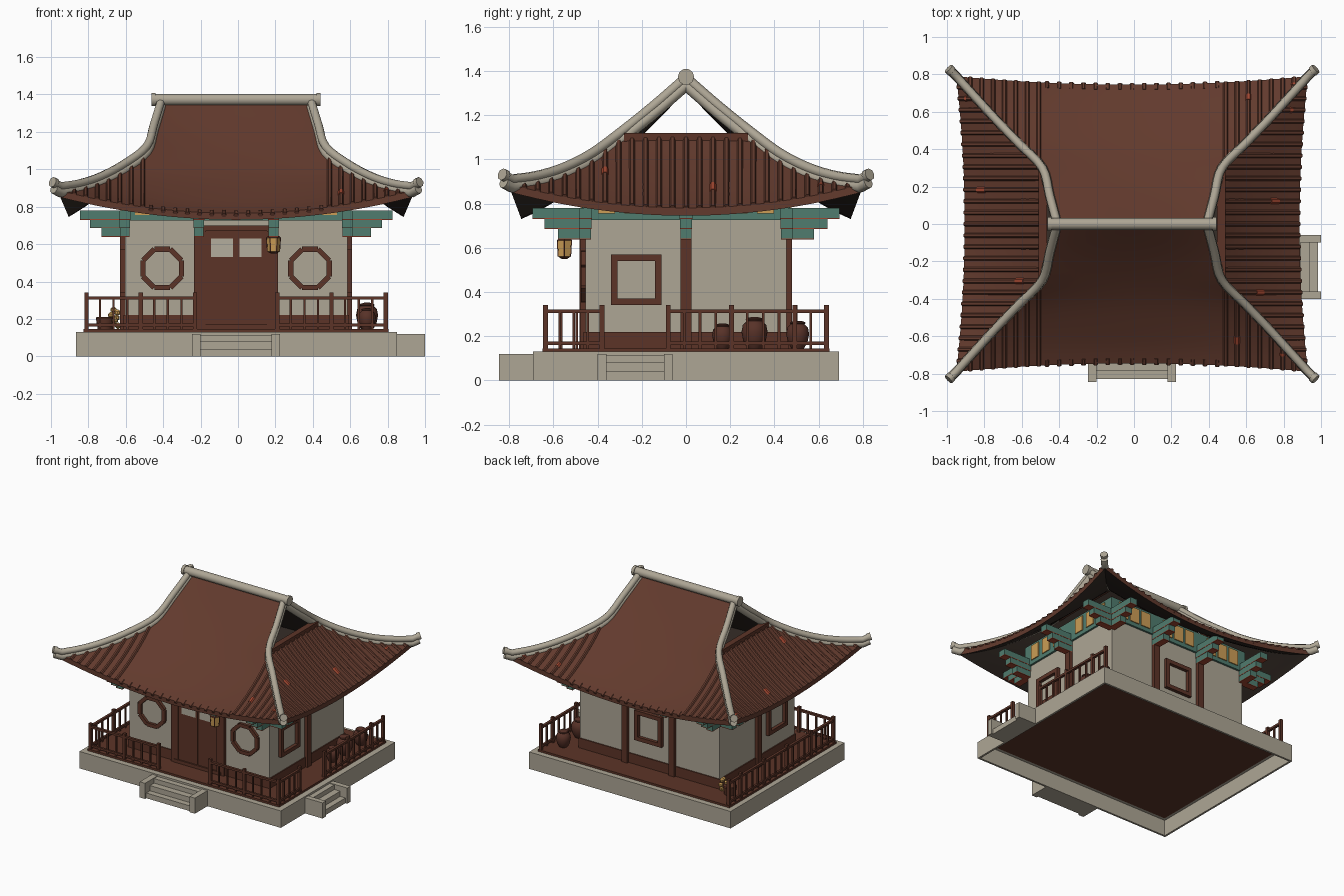
import bpy, bmesh, math
from mathutils import Vector, Matrix

old = bpy.data.objects.get("Cube")
if old:
    bpy.data.objects.remove(old, do_unlink=True)

CX = -0.01      # the building sits slightly off the origin
made = []


def material(name, rgb):
    lin = [((c / 255 + 0.055) / 1.055) ** 2.4 for c in rgb] + [1]
    m = bpy.data.materials.new(name)
    m.use_nodes = True
    m.diffuse_color = lin
    m.node_tree.nodes["Principled BSDF"].inputs["Base Color"].default_value = lin
    return m


STONE = material("pale stone", (174, 166, 149))
WOOD = material("dark brown wood", (92, 52, 39))
TILE = material("roof clay", (98, 58, 45))
TEAL = material("teal paint", (80, 124, 110))
GOLD = material("gold paint", (204, 158, 86))
DARK = material("soot brown", (54, 45, 39))
RED = material("red trim", (160, 70, 48))
PAPER = material("paper pane", (180, 173, 157))
CLAY = material("jar clay", (88, 50, 40))


def finish(name, bm, *mats, smooth=False):
    bmesh.ops.recalc_face_normals(bm, faces=bm.faces)
    me = bpy.data.meshes.new(name)
    bm.to_mesh(me)
    bm.free()
    for m in mats:
        me.materials.append(m)
    if smooth:
        me.polygons.foreach_set("use_smooth", [True] * len(me.polygons))
        me.set_sharp_from_angle(angle=math.radians(40))
    ob = bpy.data.objects.new(name, me)
    bpy.context.collection.objects.link(ob)
    made.append(ob)


def add_box(bm, x0, x1, y0, y1, z0, z1):
    mid = Vector((x0 + x1, y0 + y1, z0 + z1)) / 2
    size = (abs(x1 - x0), abs(y1 - y0), abs(z1 - z0), 1)
    bmesh.ops.create_cube(bm, size=1, matrix=Matrix.Translation(mid) @ Matrix.Diagonal(size))


def boxes(name, mat, *items):
    bm = bmesh.new()
    for b in items:
        add_box(bm, *b)
    finish(name, bm, mat)


def beams(name, mat, pairs, w, h):
    bm = bmesh.new()
    for p, q in pairs:
        p, q = Vector(p), Vector(q)
        rot = (q - p).to_track_quat('Y', 'Z').to_matrix().to_4x4()
        bmesh.ops.create_cube(bm, size=1, matrix=Matrix.Translation((p + q) / 2) @ rot
                              @ Matrix.Diagonal((w, (q - p).length, h, 1)))
    finish(name, bm, mat)


def lathe(name, mat, profile, loc, n=16):
    bm = bmesh.new()
    rings = [[bm.verts.new((loc[0] + r * math.cos(k * math.tau / n),
                            loc[1] + r * math.sin(k * math.tau / n), loc[2] + z))
              for k in range(n)] for r, z in profile]
    for a, b in zip(rings, rings[1:]):
        for k in range(n):
            bm.faces.new((a[k], a[k - 1], b[k - 1], b[k]))
    bm.faces.new(rings[0])
    bm.faces.new(rings[-1])
    finish(name, bm, mat, smooth=True)


def tubes(name, mat, paths, radius, res=2):
    cu = bpy.data.curves.new(name, 'CURVE')
    cu.dimensions = '3D'
    cu.bevel_depth, cu.bevel_resolution, cu.use_fill_caps = radius, res, True
    for path in paths:
        sp = cu.splines.new('POLY')
        sp.points.add(len(path) - 1)
        for pt, co in zip(sp.points, path):
            pt.co = (*co, 1)
    cu.materials.append(mat)
    ob = bpy.data.objects.new(name, cu)
    bpy.context.collection.objects.link(ob)
    bpy.ops.object.select_all(action='DESELECT')
    ob.select_set(True)
    bpy.context.view_layer.objects.active = ob
    bpy.ops.object.convert(target='MESH')
    ob = bpy.context.view_layer.objects.active
    ob.data.set_sharp_from_angle(angle=math.radians(50))
    made.append(ob)


def spline(pts, t):
    f = max(0, min(t, 1)) * (len(pts) - 1)
    i = min(int(f), len(pts) - 2)
    f -= i
    b, c = Vector(pts[i]), Vector(pts[i + 1])
    a = Vector(pts[i - 1]) if i else 2 * b - c
    d = Vector(pts[i + 2]) if i + 2 < len(pts) else 2 * c - b
    return b + 0.5 * f * (c - a + f * (2 * a - 5 * b + 4 * c - d + f * (3 * (b - c) + d - a)))


# Roof surfaces: hip line, mid-front line and mid-side line
HIP = [(.40, 0, 1.345), (.44, .15, 1.215), (.48, .30, 1.095), (.605, .43, 1.00),
       (.73, .56, .935), (.84, .68, .90), (.94, .79, .885)]
MID = [(0, 0, 1.345), (0, .15, 1.19), (0, .29, 1.06), (0, .42, .955),
       (0, .55, .87), (0, .66, .805), (0, .745, .765)]
SIDE = [(.475, 0, 1.11), (.58, 0, 1.01), (.69, 0, .92), (.80, 0, .84), (.895, 0, .78)]


def front_point(u, t, s):
    h, c = spline(HIP, t), spline(MID, t)
    p = c.lerp(h, u * u)
    return Vector((u * h.x, s * p.y, p.z))


def side_point(u, t, s):
    h, c = spline(HIP[2:], t), spline(SIDE, t)
    p = c.lerp(h, u * u)
    return Vector((s * p.x, u * h.y, p.z))


def ribs(point, path, axis, values, s):
    out = []
    for v in values:
        t0 = next((i / 60 for i in range(61) if spline(path, i / 60)[axis] >= abs(v)), 1)
        if t0 < .97:
            ts = [t0 + (1.01 - t0) * k / 10 for k in range(11)]
            out.append([point(v / spline(path, t)[axis], t, s) for t in ts])
    return out


front_x = [sx * (.5 + .061 * k) for k in range(8) for sx in (-1, 1)]
side_y = [.061 * k for k in range(-12, 13)]
tile_ribs = []
for label, point, path, axis, vals in (("long", front_point, HIP, 0, front_x),
                                       ("end", side_point, HIP[2:], 1, side_y)):
    for s in (-1, 1):
        bm = bmesh.new()
        nu, nt = 28, 18
        g = [[bm.verts.new(point(2 * i / nu - 1, j / nt, s)) for j in range(nt + 1)]
             for i in range(nu + 1)]
        for i in range(nu):
            for j in range(nt):
                bm.faces.new((g[i][j], g[i + 1][j], g[i + 1][j + 1], g[i][j + 1]))
        # thin slab: lower copy is the dark soffit, the rim stays clay
        low = bmesh.ops.extrude_face_region(bm, geom=bm.faces[:], use_keep_orig=True)["geom"]
        for e in low:
            if isinstance(e, bmesh.types.BMVert):
                e.co.z -= .035
            elif isinstance(e, bmesh.types.BMFace):
                e.material_index = 1
        finish(label + "_roof_slope", bm, TILE, DARK, smooth=True)
        tile_ribs += ribs(point, path, axis, vals, s)
tubes("roof_tile_ribs", TILE, tile_ribs, .013, 1)
tubes("red_replacement_tiles", RED,
      [r[a:a + 2] for r, a in zip(tile_ribs[3::8], (5, 3, 6, 4, 2, 7, 5, 3, 6, 4))], .016, 1)
eave_ends = []
for s in (-1, 1):
    for k in range(-7, 8):
        p = front_point(.065 * k / HIP[-1][0], 1, s)
        eave_ends.append([(p.x, p.y - s * .03, p.z + .006), (p.x, p.y + s * .004, p.z - .012)])
tubes("eave_tile_ends", TILE, eave_ends, .013, 1)

# Stone ridges with round end caps
hips, under, tips = [], [], []
for sx in (-1, 1):
    for sy in (-1, 1):
        line = [spline(HIP, k / 24) for k in range(25)] + [Vector((.975, .825, .905))]
        hips.append([(sx * p.x, sy * p.y, p.z + .024) for p in line])
        under.append([(sx * p.x, sy * p.y, p.z - .010) for p in line])
        tips.append([(sx * .965, sy * .815, .925), (sx * .982, sy * .831, .932)])
tubes("hip_ridges", STONE, hips, .023)
tubes("hip_ridge_bases", STONE, under, .026)
tubes("hip_ridge_tips", STONE, tips, .028)
tubes("main_ridge", STONE, [[(-.44, 0, 1.373), (.44, 0, 1.373)]], .032, 3)
tubes("main_ridge_caps", STONE, [[(s * .43, 0, 1.373), (s * .452, 0, 1.373)] for s in (-1, 1)], .037, 3)
boxes("gable_sills", WOOD, *[(s * .455, s * .50, -.28, .28, 1.075, 1.12) for s in (-1, 1)])

# Hollow platform with a deck on top, and steps
boxes("stone_platform", STONE, (-.855, .86, -.693, .693, .122, .13),
      (-.855, -.84, -.693, .693, 0, .125), (.845, .86, -.693, .693, 0, .125),
      *[(-.85, .855, s * .678, s * .693, 0, .125) for s in (-1, 1)])
boxes("deck", WOOD, (-.815, .815, -.65, .65, .118, .145))
boxes("front_steps", STONE, (-.19, .19, -.83, -.69, 0, .04), (-.19, .19, -.785, -.69, .04, .08),
      (-.19, .19, -.735, -.69, .08, .115), *[(s * .19, s * .235, -.845, -.69, 0, .12) for s in (-1, 1)])
boxes("side_steps", STONE, (.86, .995, -.36, -.10, 0, .04), (.86, .95, -.36, -.10, .04, .08),
      (.86, .90, -.36, -.10, .08, .115), (.86, 1.01, -.40, -.36, 0, .12), (.86, 1.01, -.10, -.06, 0, .12))

# Walls, columns and base boards
boxes("walls", STONE, (-.595, .595, -.455, .455, .14, .88))
boxes("base_boards", WOOD, (-.603, .603, -.463, .463, .14, .22))
columns = [(x, y) for x in (-.2, .2) for y in (-.455, .455)] + [(-.595, 0), (.595, 0)]
corners = [(x, y) for x in (-.595, .595) for y in (-.455, .455)]
boxes("columns", WOOD, *[(x - .025, x + .025, y - .025, y + .025, .14, .72) for x, y in columns])

# Door and windows
boxes("door", WOOD, (-.18, .18, -.468, -.45, .15, .69),
      *[(s * .004, s * .165, -.474, -.46, .15, .665) for s in (-1, 1)])
boxes("door_frame", WOOD, (-.2, .2, -.482, -.45, .67, .70), (-.2, .2, -.485, -.45, .145, .17),
      *[(s * .165, s * .185, -.482, -.45, .145, .69) for s in (-1, 1)])
boxes("door_panes", PAPER, *[(s * .018, s * .135, -.479, -.47, .53, .63) for s in (-1, 1)])
octagon = []
for cx in (-.395, .395):
    ring = [(cx + .111 * math.cos((k + .5) * math.pi / 4), -.462,
             .47 + .111 * math.sin((k + .5) * math.pi / 4)) for k in range(8)]
    octagon += [(ring[k - 1], ring[k]) for k in range(8)]
beams("octagon_windows", WOOD, octagon, .028, .028)


def square_frame(side, c, z):
    a, b = .115, .085
    parts = [(-a, a, b, a), (-a, a, -a, -b), (-a, -b, -a, a), (b, a, -a, a)]
    if side:
        return [(side * .59, side * .62, c + p, c + q, z + r, z + t) for p, q, r, t in parts]
    return [(c + p, c + q, .45, .48, z + r, z + t) for p, q, r, t in parts]


boxes("square_windows", WOOD, *square_frame(1, -.225, .455), *square_frame(-1, -.225, .455),
      *square_frame(0, 0, .455))

# Painted wall beam and stepped brackets reaching out under the eaves
boxes("wall_beam", TEAL, (-.61, .61, -.47, .47, .725, .885))
boxes("attic_floor", DARK, (-.605, .605, -.465, .465, .88, .892))
arms, trims = [], []
for x, y in columns + corners:
    for axis, c, along in ((0, x, y), (1, y, x)):
        if abs(c) < (.59, .45)[axis]:
            continue
        s = math.copysign(1, c)
        for out, z, half in ((.125, .643, .026), (.185, .69, .028), (.24, .735, .03)):
            for group, z0, z1 in ((arms, z, z + .045), (trims, z - .005, z)):
                lim, wide = (c - s * .02, c + s * out), (along - half, along + half)
                group.append((*lim, *wide, z0, z1) if axis == 0 else (*wide, *lim, z0, z1))
boxes("bracket_arms", TEAL, *arms)
boxes("bracket_trim", RED, *trims)
gold = [(x - .04, x + .04, s * .465, s * .477, .755, .87) for s in (-1, 1)
        for x in (-.5, -.4, -.3, -.1, 0, .1, .3, .4, .5)]
gold += [(s * .605, s * .617, y - .038, y + .038, .755, .87) for s in (-1, 1)
         for y in (-.36, -.24, -.12, .12, .24, .36)]
boxes("gold_eave_panels", GOLD, *gold)


# Railings
def railing(name, p, q):
    p, q = Vector((*p, 0)), Vector((*q, 0))
    n = max(2, round((q - p).length / .071))
    bm = bmesh.new()
    for k in range(n + 1):
        c = p.lerp(q, k / n)
        r, top = (.011, .34) if k == n or k % 4 == 0 else (.006, .31)
        add_box(bm, c.x - r, c.x + r, c.y - r, c.y + r, .14, top)
    for z, r in ((.305, .010), (.16, .008)):
        add_box(bm, p.x - r, q.x + r, p.y - r, q.y + r, z, z + .016)
    finish(name, bm, WOOD)


railing("front_railing_right", (-.80, -.635), (-.22, -.635))
railing("front_railing_left", (.22, -.635), (.80, -.635))
railing("side_railing_right", (-.80, -.635), (-.80, .635))
railing("side_railing_left_front", (.80, -.635), (.80, -.38))
railing("side_railing_left_back", (.80, -.08), (.80, .635))

# Jars, basket with produce, and lantern
JAR = [(.55, 0), (.85, .5), (1, 1.25), (.9, 1.8), (.6, 2.1), (.68, 2.2), (.62, 2.3), (.25, 2.4)]
for y, r in ((.165, .047), (.31, .059), (.505, .052)):
    lathe("storage_jar", CLAY, [(a * r, b * r) for a, b in JAR], (.70, y, .145))
lathe("basket", WOOD, [(.04, 0), (.05, .06), (.045, .065)], (-.70, .48, .145))
for k in range(7):
    lathe("golden_gourd", GOLD, [(.004, 0), (.016, .01), (.016, .024), (.004, .034)],
          (-.65 + .018 * math.cos(2.4 * k), .48 + .03 * math.sin(2.4 * k), .147 + .014 * k), 8)
lathe("lantern", GOLD, [(.032, 0), (.037, .075)], (.2, -.55, .56), 6)
lathe("lantern_base", WOOD, [(.014, 0), (.034, .012)], (.2, -.55, .549), 6)
lathe("lantern_roof", WOOD, [(.04, 0), (.03, .01), (.006, .016), (.006, .13)], (.2, -.55, .633), 6)
tubes("lantern_frame", WOOD, [[(.2 + r * math.cos(k * math.pi / 3), -.55 + r * math.sin(k * math.pi / 3), z)
                               for r, z in ((.032, .56), (.037, .635))] for k in range(6)], .003, 0)

for ob in made:
    ob.location.x += CX
